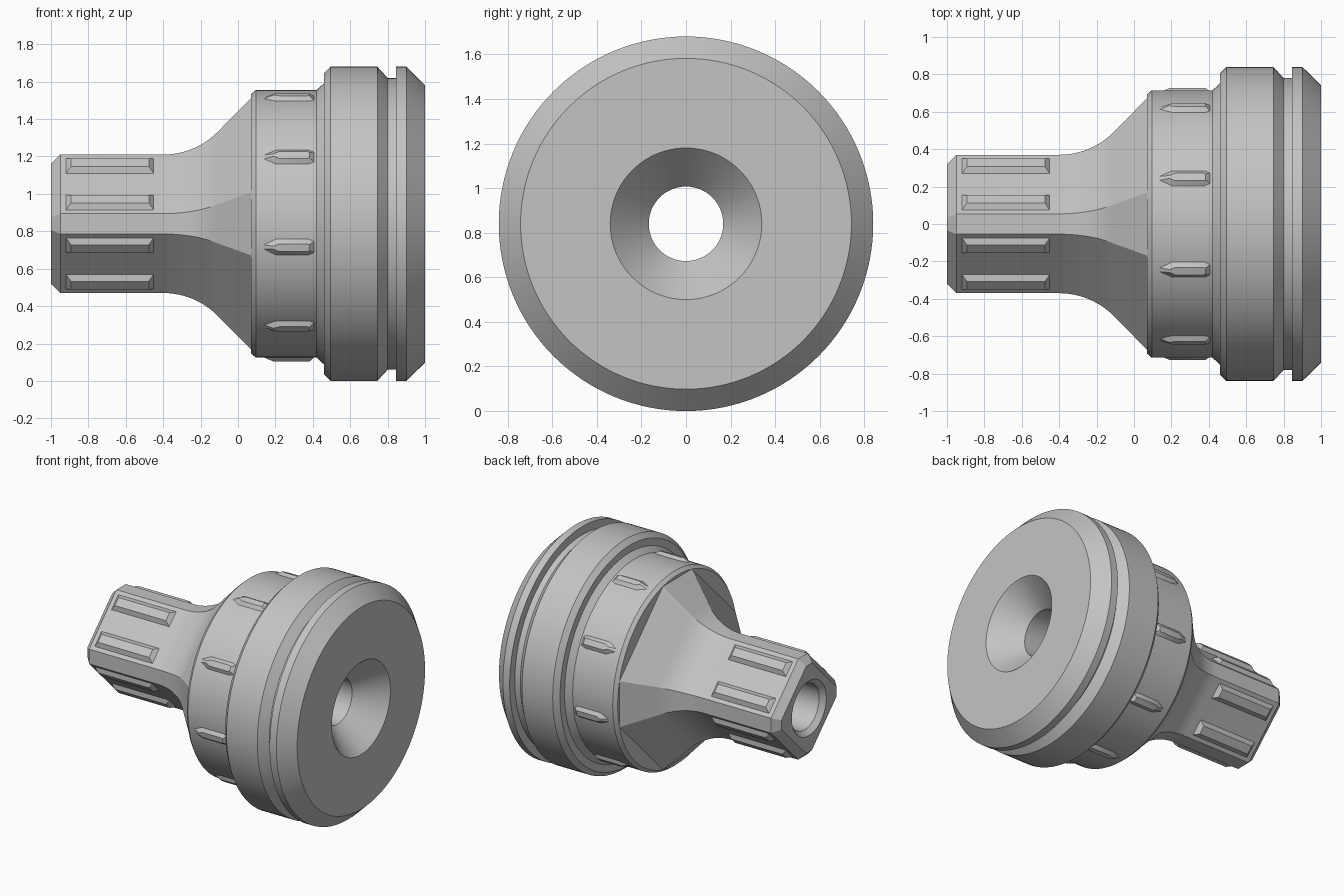
import bpy, bmesh, math
from mathutils import Vector

if "Cube" in bpy.data.objects:
    bpy.data.objects.remove(bpy.data.objects["Cube"])

N = 128          # segments of the round parts
CZ = 0.84        # height of the long axis
grey = bpy.data.materials.new("grey_metal")
grey.diffuse_color = (0.55, 0.55, 0.55, 1)
grey.use_nodes = True
grey.node_tree.nodes["Principled BSDF"].inputs["Base Color"].default_value = grey.diffuse_color


def ring(bm, x, r):
    return [bm.verts.new((x, r * math.cos(2 * math.pi * i / N),
                          CZ + r * math.sin(2 * math.pi * i / N))) for i in range(N)]


def octagon(bm, x, off):
    # diamond with clipped corners, every side pushed out by off
    r = 0.37 + off
    hw = math.sqrt(2) * (0.30 + off) - r
    out = []
    for k in range(4):
        c, s = math.cos(k * math.pi / 2), math.sin(k * math.pi / 2)
        for h in (-hw, hw):
            out.append(bm.verts.new((x, r * c - h * s, CZ + r * s + h * c)))
    return out


def bridge(bm, a, b):
    n = len(a)
    for i in range(n):
        j = (i + 1) % n
        bm.faces.new((a[i], a[j], b[j], b[i]))


def finish(bm, name):
    bmesh.ops.recalc_face_normals(bm, faces=bm.faces[:])
    me = bpy.data.meshes.new(name)
    bm.to_mesh(me)
    bm.free()
    me.materials.append(grey)
    ob = bpy.data.objects.new(name, me)
    bpy.context.collection.objects.link(ob)
    bpy.ops.object.select_all(action='DESELECT')
    ob.select_set(True)
    bpy.context.view_layer.objects.active = ob
    bpy.ops.object.shade_smooth_by_angle(angle=math.radians(25))


# turned head, bore and flared shank as one closed solid
bm = bmesh.new()
profile = [(0.07, 0.693), (0.095, 0.715), (0.42, 0.715), (0.46, 0.752), (0.46, 0.805),
           (0.495, 0.84), (0.745, 0.84), (0.80, 0.78), (0.845, 0.78), (0.845, 0.84),
           (0.90, 0.84), (1.0, 0.742), (1.0, 0.34), (0.81, 0.167), (-0.965, 0.167), (-1.0, 0.20)]
rings = [ring(bm, x, r) for x, r in profile]
for a, b in zip(rings, rings[1:]):
    bridge(bm, a, b)

# shank: chamfered end, straight part, arc up to 45 degrees
R = 0.41
sections = [(-1.0, -0.05), (-0.95, 0.0), (-0.4, 0.0)]
for i in range(1, 13):
    t = math.radians(45) * i / 12
    sections.append((-0.4 + R * math.sin(t), R * (1 - math.cos(t))))
octs = [octagon(bm, x, o) for x, o in sections]
# the flare ends on vertices of the head's front circle
octs.append([rings[0][(32 * k + d) % N] for k in range(4) for d in (-5, 5)])
for a, b in zip(octs, octs[1:]):
    bridge(bm, a, b)

# flat circle segments beside the flare, and the shank's end face around the bore
idx = [32 * k + d for k in range(4) for d in (-5, 5)]
end = [32 * k + d for k in range(4) for d in (-3, 3)]
for k in range(8):
    j = (k + 1) % 8
    wrap = N if j == 0 else 0
    bm.faces.new([rings[0][i % N] for i in range(idx[k], idx[j] + wrap + 1)])
    inner = [rings[-1][i % N] for i in range(end[k], end[j] + wrap + 1)]
    bm.faces.new(inner + [octs[0][j], octs[0][k]])
finish(bm, "flared_body")


def raised_pad(bm, base, top, low, high, side, angle):
    # outlines are (x, sideways) points, standing out along the given angle
    n = Vector((0, math.cos(angle), math.sin(angle)))
    t = Vector((0, -math.sin(angle), math.cos(angle)))

    def loop(pts, h):
        return [bm.verts.new(Vector((x, 0, CZ)) + n * h + t * (s + side)) for x, s in pts]
    a, b = loop(base, low), loop(top, high)
    bridge(bm, a, b)
    bm.faces.new(a)
    bm.faces.new(b)


def rect(x0, x1, w):
    return [(x0, -w), (x1, -w), (x1, w), (x0, w)]


# two grip bars on each wide shank face
bm = bmesh.new()
for k in range(4):
    for s in (-0.138, 0.138):
        raised_pad(bm, rect(-0.92, -0.45, 0.057), rect(-0.893, -0.477, 0.03),
                   0.2995, 0.327, s, math.radians(45 + 90 * k))
finish(bm, "shank_grip_bars")

# nine pointed ribs around the head
bm = bmesh.new()
base = [(0.13, -0.012), (0.20, -0.045), (0.38, -0.045), (0.41, -0.032),
        (0.41, 0.032), (0.38, 0.045), (0.20, 0.045), (0.13, 0.012)]
top = [(0.19, -0.008), (0.22, -0.021), (0.37, -0.021), (0.382, -0.016),
       (0.382, 0.016), (0.37, 0.021), (0.22, 0.021), (0.19, 0.008)]
for k in range(9):
    raised_pad(bm, base, top, 0.711, 0.736, 0, math.radians(-90 + 40 * k))
finish(bm, "head_ribs")
